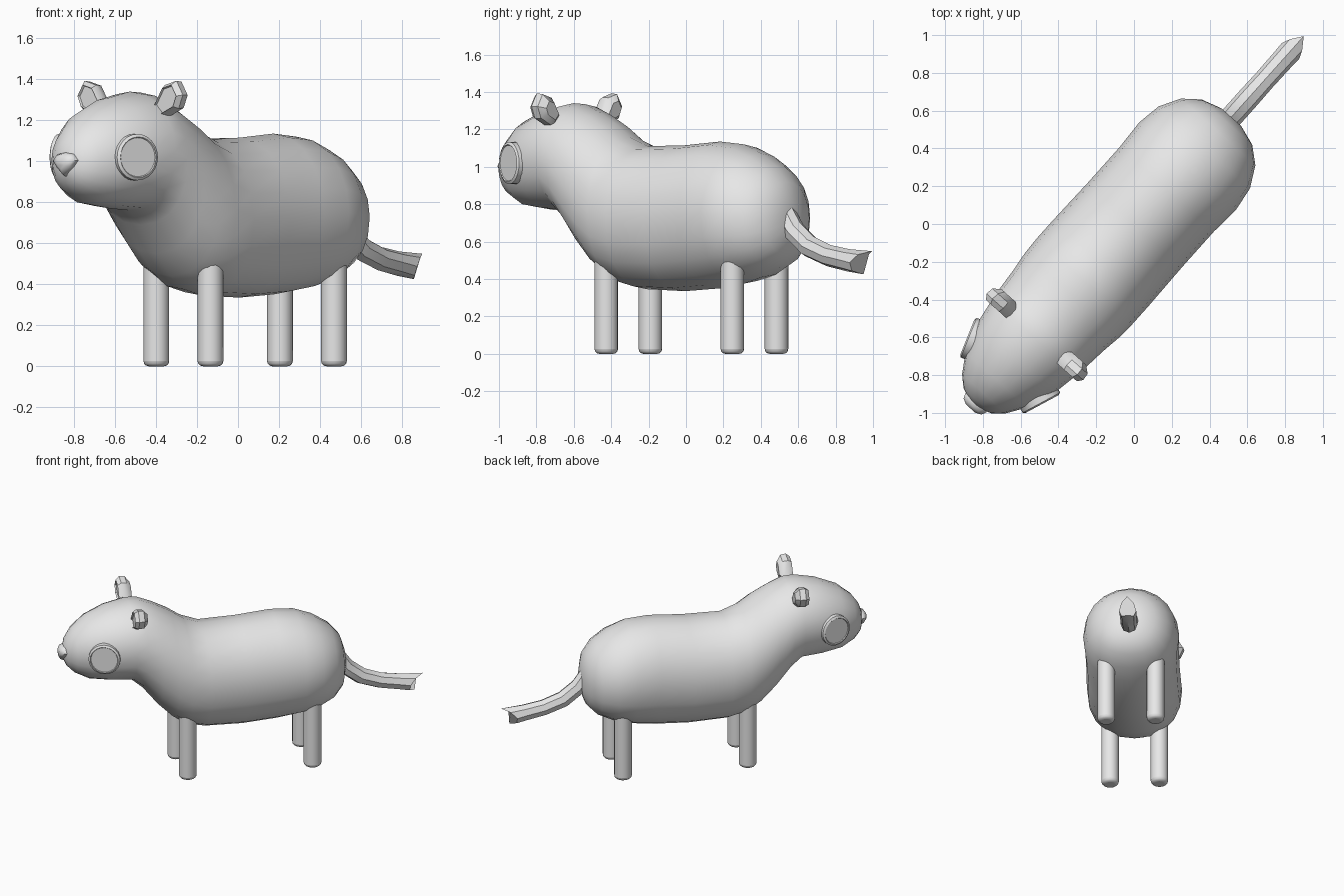
import bpy, bmesh, math
from mathutils import Matrix, Vector

if "Cube" in bpy.data.objects:
    bpy.data.objects.remove(bpy.data.objects["Cube"])

# The animal is built facing local -y, then turned diagonally
TURN = Matrix.Rotation(math.radians(-41.8), 4, 'Z')
OFFSET = Matrix.Translation((0.007, 0, 0))

grey = bpy.data.materials.new("light_grey")
grey.use_nodes = True
grey.diffuse_color = (0.8, 0.8, 0.8, 1)
grey.node_tree.nodes["Principled BSDF"].inputs["Base Color"].default_value = (0.8, 0.8, 0.8, 1)


def finish(name, bm, angle=40, bevel=0, segments=2):
    bmesh.ops.recalc_face_normals(bm, faces=bm.faces)
    mesh = bpy.data.meshes.new(name)
    bm.to_mesh(mesh)
    bm.free()
    mesh.materials.append(grey)
    obj = bpy.data.objects.new(name, mesh)
    bpy.context.collection.objects.link(obj)
    obj.matrix_world = TURN @ OFFSET
    if bevel:
        mod = obj.modifiers.new("rounding", 'BEVEL')
        mod.width, mod.segments = bevel, segments
        mod.limit_method = 'ANGLE'
    bpy.ops.object.select_all(action='DESELECT')
    obj.select_set(True)
    bpy.context.view_layer.objects.active = obj
    bpy.ops.object.shade_smooth_by_angle(angle=math.radians(angle))
    return obj


def loft(rings):
    """Skin a list of closed point rings and cap both ends."""
    bm = bmesh.new()
    rows = [[bm.verts.new(p) for p in ring] for ring in rings]
    n = len(rows[0])
    for a, b in zip(rows, rows[1:]):
        for i in range(n):
            j = (i + 1) % n
            bm.faces.new((a[i], a[j], b[j], b[i]))
    bm.faces.new(rows[0])
    bm.faces.new(rows[-1])
    return bm


def body_ring(y, top, bottom, width, sides=20):
    mid, half = (top + bottom) / 2, (top - bottom) / 2
    ring = []
    for i in range(sides):
        a = math.tau * i / sides
        c, s = math.cos(a), math.sin(a)
        e = 1.0 if s > 0 else 0.9   # belly a little fuller than the back
        ring.append((width * math.copysign(abs(c) ** e, c), y,
                     mid + half * math.copysign(abs(s) ** e, s)))
    return ring


# Body and head: y, top, bottom, half width
stations = [
    (-1.275, 1.03, 0.95, 0.03), (-1.25, 1.10, 0.89, 0.10),
    (-1.20, 1.17, 0.84, 0.155), (-1.10, 1.25, 0.79, 0.22),
    (-0.95, 1.31, 0.77, 0.275), (-0.80, 1.34, 0.76, 0.30),
    (-0.72, 1.335, 0.69, 0.31), (-0.61, 1.29, 0.55, 0.32),
    (-0.50, 1.23, 0.44, 0.335), (-0.40, 1.16, 0.375, 0.34),
    (-0.27, 1.11, 0.345, 0.34), (0.0, 1.115, 0.335, 0.335),
    (0.25, 1.135, 0.35, 0.335), (0.42, 1.12, 0.375, 0.345),
    (0.55, 1.07, 0.41, 0.325), (0.66, 1.0, 0.46, 0.265),
    (0.73, 0.92, 0.53, 0.18), (0.765, 0.81, 0.63, 0.07),
]
finish("body", loft([body_ring(*s) for s in stations]), angle=60)

# Tail: y, z, radius along a drooping curve, with a slanted pointed end
path = [(0.66, 0.86, 0.05), (0.71, 0.76, 0.058), (0.78, 0.66, 0.06),
        (0.89, 0.575, 0.06), (1.03, 0.525, 0.058), (1.17, 0.50, 0.06),
        (1.31, 0.487, 0.062)]
tail = []
for k, (y, z, r) in enumerate(path):
    y0, z0, _ = path[max(k - 1, 0)]
    y1, z1, _ = path[min(k + 1, len(path) - 1)]
    along = Vector((0, y1 - y0, z1 - z0)).normalized()
    up = Vector((1, 0, 0)).cross(along)
    ring = []
    for i in range(8):
        a = math.tau * i / 8
        p = Vector((r * math.cos(a), y, z)) + up * r * math.sin(a)
        if k == len(path) - 1:
            p.y += 0.4 * (p.z - z) - 1.2 * abs(p.x)
        ring.append(p)
    tail.append(ring)
finish("tail", loft(tail))


def cylinder(radius, depth, matrix, sides=20):
    bm = bmesh.new()
    bmesh.ops.create_cone(bm, cap_ends=True, segments=sides, radius1=radius,
                          radius2=radius, depth=depth, matrix=matrix)
    return bm


def ear(side):
    # Six-sided leaf leaning outward, with a sunken front face
    outline = [(-0.09, -0.04), (0.02, -0.075), (0.085, -0.045),
               (0.10, 0.035), (0.03, 0.07), (-0.09, 0.035)]
    lean = math.radians(42)
    ca, sa = math.cos(lean), math.sin(lean)

    def ring(y, scale):
        return [(side * (0.25 + scale * (a * ca - b * sa)), y,
                 1.30 + scale * (a * sa + b * ca)) for a, b in outline]
    return loft([ring(-0.81, 0.72), ring(-0.822, 0.78), ring(-0.795, 1.0),
                 ring(-0.755, 0.95), ring(-0.725, 0.55)])


for side, label in ((1, "left"), (-1, "right")):
    # Legs
    for y, place in ((-0.4075, "front"), (0.497, "back")):
        leg = cylinder(0.063, 0.6, Matrix.Translation((side * 0.177, y, 0.3)), 16)
        finish(f"{place}_{label}_leg", leg, bevel=0.025, segments=3)

    finish(f"{label}_ear", ear(side), angle=35)

    # Cheek disc with a rim around a slightly sunken middle
    normal = Vector((side * 0.94, -0.34, 0))
    place = Matrix.Translation((side * 0.225, -1.02, 1.02)) @ \
        normal.to_track_quat('Z', 'Y').to_matrix().to_4x4()
    disc = cylinder(0.113, 0.07, place, 24)
    disc.normal_update()
    face = max((f for f in disc.faces if len(f.verts) > 4), key=lambda f: f.normal.dot(normal))
    bmesh.ops.inset_region(disc, faces=[face], thickness=0.014, depth=0.008)
    bmesh.ops.inset_region(disc, faces=[face], thickness=0.004, depth=-0.005)
    finish(f"{label}_cheek_disc", disc, angle=25)

# Nose: rounded triangle pointing down
shape = [(-0.075, 0.015), (-0.05, 0.045), (0, 0.055), (0.05, 0.045),
         (0.075, 0.015), (0.05, -0.02), (0, -0.065), (-0.05, -0.02)]
finish("nose", loft([[(x * s, y, 0.99 + z * s) for x, z in shape]
                     for y, s in ((-1.22, 0.85), (-1.265, 1.0), (-1.29, 0.85), (-1.305, 0.45))]),
       angle=60)
